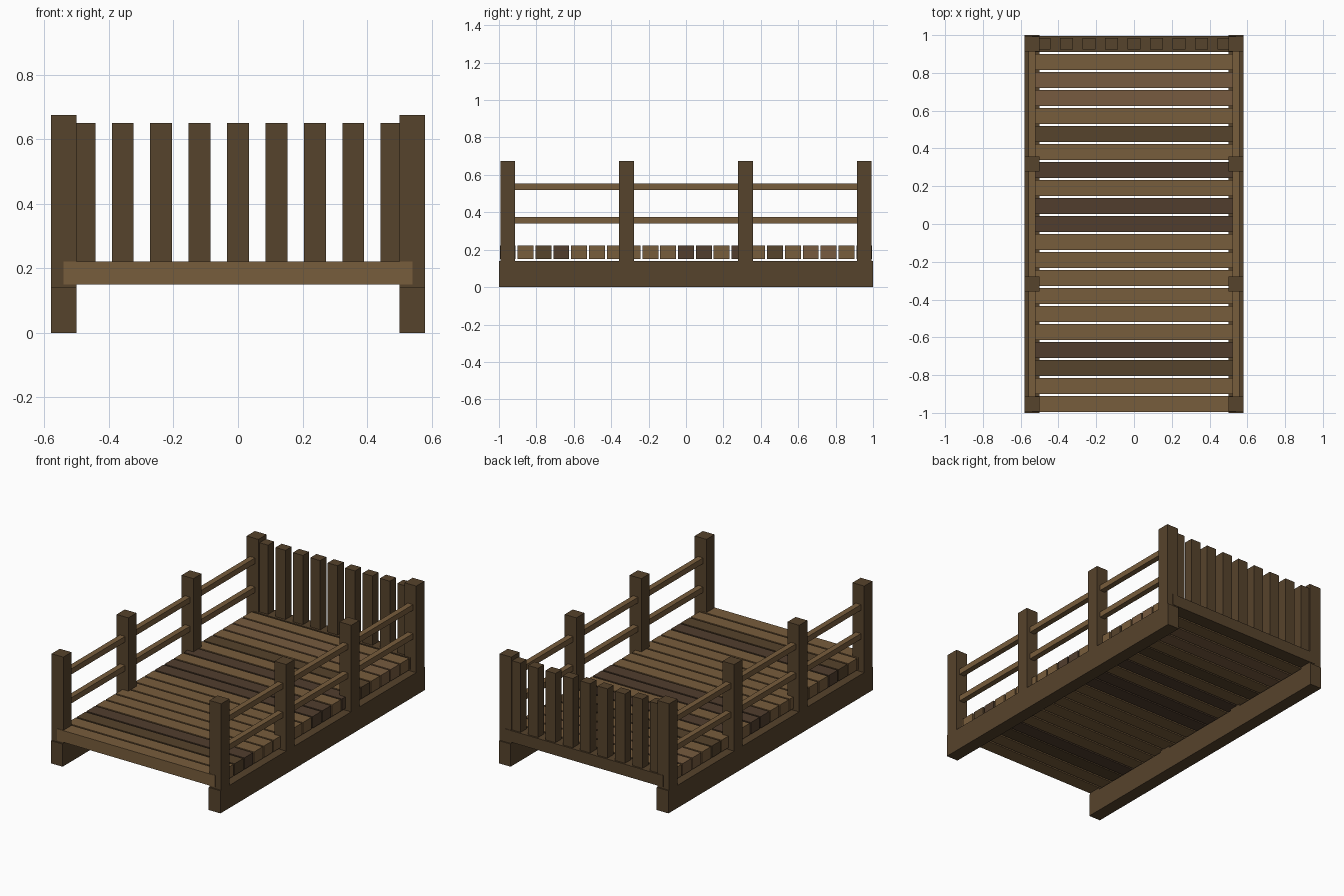
import bpy

cube = bpy.data.objects.get("Cube")
if cube:
    bpy.data.objects.remove(cube, do_unlink=True)


def make_material(name, rgb):
    mat = bpy.data.materials.new(name)
    mat.use_nodes = True
    colour = (*rgb, 1.0)
    mat.diffuse_color = colour
    mat.node_tree.nodes["Principled BSDF"].inputs["Base Color"].default_value = colour
    return mat


light = make_material("light wood", (0.187, 0.109, 0.045))
warm = make_material("warm light wood", (0.184, 0.104, 0.050))
dark = make_material("dark wood", (0.094, 0.056, 0.025))
umber = make_material("umber wood", (0.083, 0.048, 0.027))


def box(name, low, high, mat):
    """Axis-aligned timber between two corners."""
    mid = [(a + b) / 2 for a, b in zip(low, high)]
    bpy.ops.mesh.primitive_cube_add(size=1, location=mid)
    obj = bpy.context.object
    obj.name = name
    obj.scale = [b - a for a, b in zip(low, high)]
    bpy.ops.object.transform_apply(location=False, rotation=False, scale=True)
    obj.data.materials.append(mat)
    return obj


INNER, OUTER = 0.50, 0.58
BEAM_TOP, DECK_LOW, DECK_TOP = 0.14, 0.15, 0.222
POST_TOP, PICKET_TOP = 0.675, 0.65
POST_Y = 0.953

for name, side in (("left", 1), ("right", -1)):
    x0, x1 = sorted((side * INNER, side * OUTER))
    # Ground beam
    box(name + "_beam", (x0, -1, 0), (x1, 1, BEAM_TOP), dark)
    # Four posts
    for i in range(4):
        y = POST_Y * (2 * i / 3 - 1)
        box(f"{name}_post_{i + 1}", (x0, y - 0.04, BEAM_TOP),
            (x1, y + 0.04, POST_TOP), dark)
    # Two handrails running through the posts
    for label, z in (("lower", 0.358), ("upper", 0.537)):
        box(f"{name}_{label}_rail", (side * 0.54 - 0.0175, -POST_Y, z - 0.0175),
            (side * 0.54 + 0.0175, POST_Y, z + 0.0175), light)

# Deck planks from back to front, in mixed timber
timber = {"L": light, "W": warm, "D": dark, "U": umber}
for i, key in enumerate("DLWWLDLULUULLLLLLUDLL"):
    y = POST_Y * (1 - i / 10)
    box(f"deck_plank_{i + 1}", (-0.54, y - 0.0425, DECK_LOW),
        (0.54, y + 0.0425, DECK_TOP), timber[key])

# Picket fence closing the back end
for i in range(9):
    x = (i - 4) * 0.119
    box(f"back_picket_{i + 1}", (x - 0.034, 0.925, DECK_TOP),
        (x + 0.034, 0.985, PICKET_TOP), dark)
